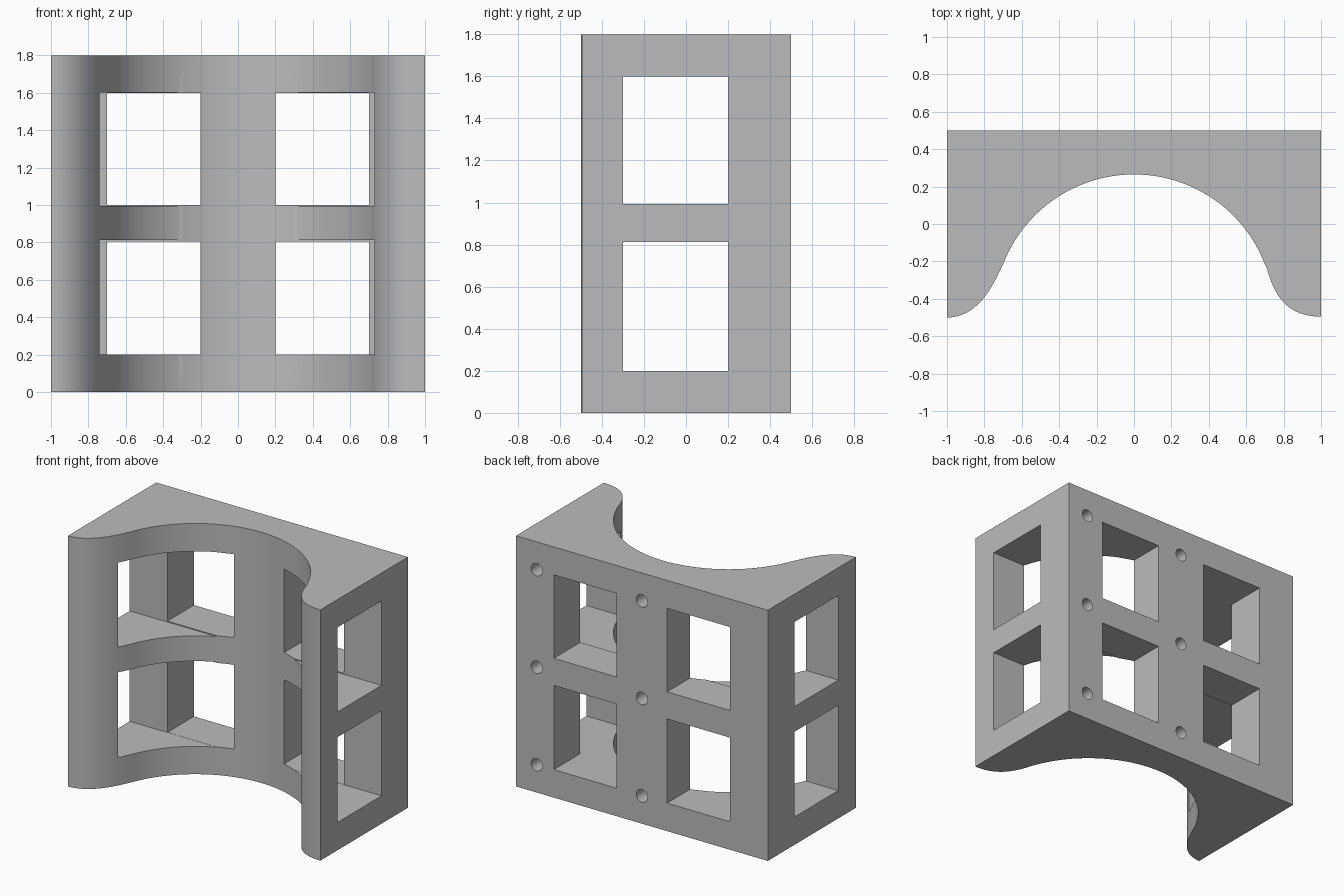
import bpy
import bmesh
import math
from mathutils import Matrix, Vector
from mathutils.geometry import interpolate_bezier

cube = bpy.data.objects.get("Cube")
if cube:
    bpy.data.objects.remove(cube, do_unlink=True)

HEIGHT = 1.8

# Single matte grey
grey = bpy.data.materials.new("matte_grey")
grey.use_nodes = True
colour = (0.5, 0.5, 0.5, 1)
grey.diffuse_color = colour
grey.node_tree.nodes["Principled BSDF"].inputs["Base Color"].default_value = colour


def make_object(name, bm):
    bmesh.ops.recalc_face_normals(bm, faces=bm.faces)
    mesh = bpy.data.meshes.new(name)
    bm.to_mesh(mesh)
    bm.free()
    mesh.materials.append(grey)
    obj = bpy.data.objects.new(name, mesh)
    bpy.context.collection.objects.link(obj)
    return obj


def box_cutter(name, low, high):
    low, high = Vector(low), Vector(high)
    bm = bmesh.new()
    place = Matrix.Translation((low + high) / 2) @ Matrix.Diagonal((*(high - low), 1))
    bmesh.ops.create_cube(bm, size=1, matrix=place)
    return make_object(name, bm)


def hole_cutter(name, x, z, radius=0.045, depth=0.15):
    bm = bmesh.new()
    place = Matrix.Translation((x, 0.5, z)) @ Matrix.Rotation(math.pi / 2, 4, "X")
    bmesh.ops.create_cone(bm, cap_ends=True, segments=32, radius1=radius,
                          radius2=radius, depth=2 * depth, matrix=place)
    return make_object(name, bm)


def cut(target, cutter):
    mod = target.modifiers.new(cutter.name, "BOOLEAN")
    mod.operation = "DIFFERENCE"
    mod.solver = "EXACT"
    mod.object = cutter
    bpy.context.view_layer.objects.active = target
    bpy.ops.object.modifier_apply(modifier=mod.name)
    bpy.data.objects.remove(cutter, do_unlink=True)


def bezier(*points):
    return [p.to_2d() for p in interpolate_bezier(*[Vector((*p, 0)) for p in points], 16)]


# Plan outline: rounded front lips flowing into a wide concave arc
right_lip = bezier((-1, -0.5), (-0.86, -0.5), (-0.775, -0.38), (-0.71, -0.235))
left_lip = bezier((0.71, -0.235), (0.755, -0.41), (0.84, -0.495), (1, -0.495))
centre_y, radius = -0.485, 0.75
start = math.acos(-0.71 / radius)
end = math.pi - start
steps = 56
arc = []
for i in range(1, steps):
    a = start + (end - start) * i / steps
    arc.append(Vector((radius * math.cos(a), centre_y + radius * math.sin(a))))
outline = right_lip + arc + left_lip + [Vector((1, 0.5)), Vector((-1, 0.5))]

# Main block
bm = bmesh.new()
base = bm.faces.new([bm.verts.new((p.x, p.y, 0)) for p in outline])
top = bmesh.ops.extrude_face_region(bm, geom=[base])["geom"]
bmesh.ops.translate(bm, vec=(0, 0, HEIGHT),
                    verts=[v for v in top if isinstance(v, bmesh.types.BMVert)])
block = make_object("curved_block", bm)

# Windows through the sides
for low, high in ((0.2, 0.812), (0.993, 1.6)):
    cut(block, box_cutter("side_window", (-1.2, -0.3, low), (1.2, 0.2, high)))

# Windows from front to back
for x in (-0.7, 0.2):
    for low, high in ((0.201, 0.805), (1, 1.599)):
        cut(block, box_cutter("back_window", (x, -0.8, low), (x + 0.5, 0.8, high)))

# Blind round holes in the back
for x in (0, 0.835):
    for z in (0.2, 0.9, 1.6):
        cut(block, hole_cutter("back_hole", x, z))

# Smooth curves with crisp corners
bpy.ops.object.select_all(action="DESELECT")
block.select_set(True)
bpy.context.view_layer.objects.active = block
bpy.ops.object.shade_smooth_by_angle(angle=math.radians(30))
